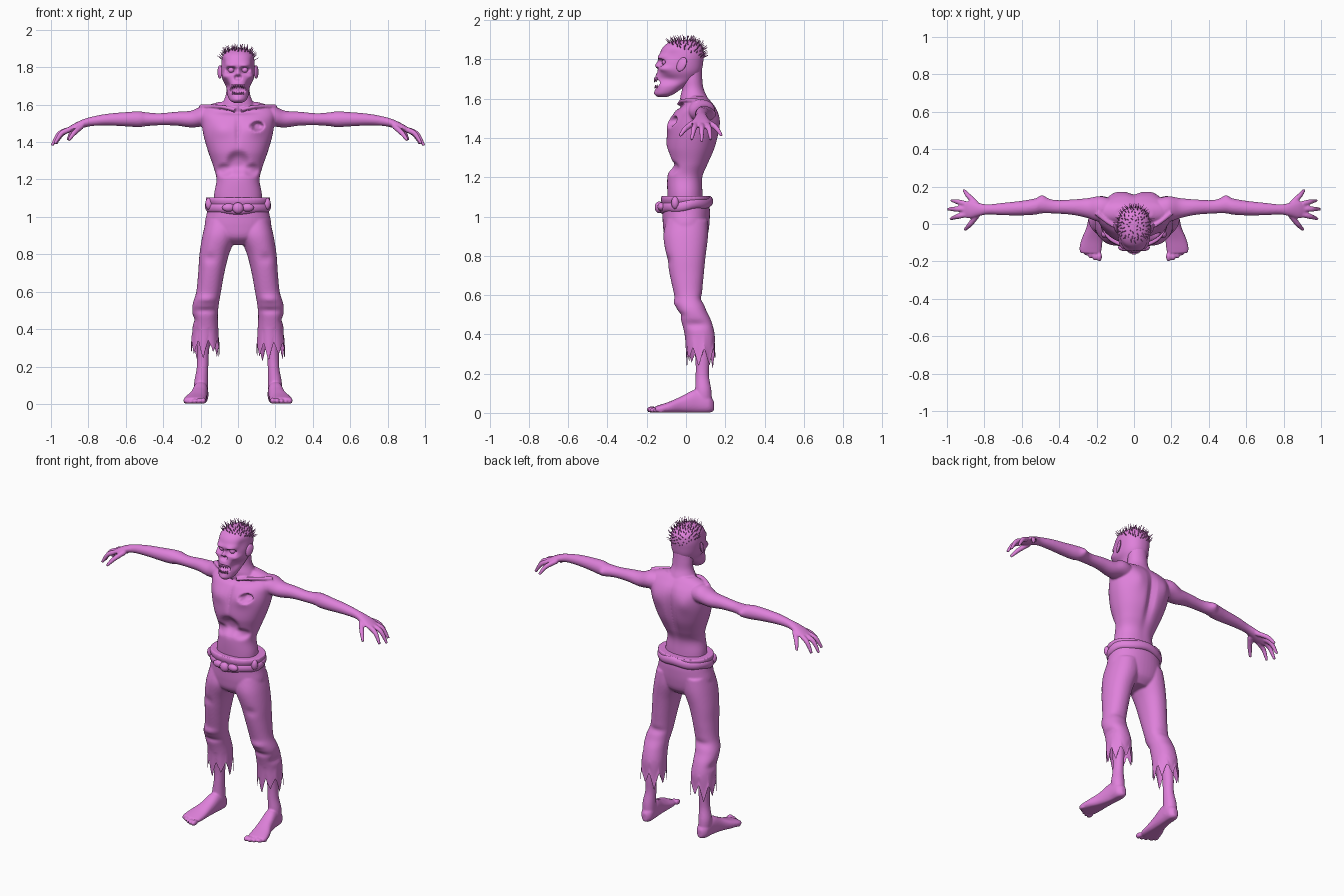
import bpy, bmesh, math, random
from mathutils import Vector as V

random.seed(4)
mat = bpy.data.materials.new("pink_clay")
mat.diffuse_color = (0.74, 0.22, 0.71, 1)
AXES = {'Z': (V((1, 0, 0)), V((0, 1, 0))), 'X': (V((0, 1, 0)), V((0, 0, 1))),
        'Y': (V((1, 0, 0)), V((0, 0, 1)))}


def loft(bm, keys, axis=None, n=32, sub=5, e=1.0):
    """Smooth closed skin through elliptical sections (x, y, z, a, b); returns its vertices."""
    K = [keys[0]] + list(keys) + [keys[-1]]
    pts = []
    for i in range(1, len(K) - 2):
        for j in range(sub):
            t = j / sub
            pts.append([b + .5 * t * (c - a + t * (2 * a - 5 * b + 4 * c - d + t * (3 * (b - c) + d - a)))
                        for a, b, c, d in zip(*K[i - 1:i + 3])])
    pts.append(keys[-1])
    rings = []
    for i, p in enumerate(pts):
        if axis:
            u, v = AXES[axis]
        else:
            t = V(pts[min(i + 1, len(pts) - 1)][:3]) - V(pts[max(i - 1, 0)][:3])
            u = t.cross(V((0, 0, 1))).normalized()
            v = u.cross(t).normalized()
        ring = []
        for k in range(n):
            c, s = math.cos(2 * math.pi * k / n), math.sin(2 * math.pi * k / n)
            c, s = math.copysign(abs(c) ** e, c), math.copysign(abs(s) ** e, s)
            ring.append(bm.verts.new(V(p[:3]) + u * c * p[3] + v * s * p[4]))
        rings.append(ring)
    for r, q in zip(rings, rings[1:]):
        for k in range(n):
            bm.faces.new((r[k], r[(k + 1) % n], q[(k + 1) % n], q[k]))
    bm.faces.new(rings[0])
    bm.faces.new(rings[-1])
    return [v for r in rings for v in r]


def sec(z, rx, yf, yb, cx=0):
    """Horizontal section from its half width and front/back limits."""
    return (cx, (yf + yb) / 2, z, rx, (yb - yf) / 2)


def flip(keys, s):
    return [(k[0] * s,) + tuple(k[1:]) for k in keys]


def sculpt(verts, bumps, both=True):
    """Push vertices around a centre with soft falloff: centre, radii, push, sharpness."""
    for c, r, d, p in bumps:
        for s in ((1, -1) if both and c[0] else (1,)):
            for v in verts:
                q = sum(((v.co[i] - c[i] * (s if i == 0 else 1)) / r[i]) ** 2 for i in range(3))
                if q < 6:
                    v.co += V((d[0] * s, d[1], d[2])) * math.exp(-q ** p)


def finish(name, bm, voxel=0):
    bmesh.ops.recalc_face_normals(bm, faces=bm.faces)
    me = bpy.data.meshes.new(name)
    bm.to_mesh(me)
    bm.free()
    me.materials.append(mat)
    ob = bpy.data.objects.new(name, me)
    bpy.context.collection.objects.link(ob)
    if voxel:
        m = ob.modifiers.new("blend", 'REMESH')
        m.mode, m.voxel_size = 'VOXEL', voxel
        m = ob.modifiers.new("relax", 'SMOOTH')
        m.factor, m.iterations = .5, 3
        dg = bpy.context.evaluated_depsgraph_get()
        ob.data = bpy.data.meshes.new_from_object(ob.evaluated_get(dg))
        ob.modifiers.clear()
    for p in ob.data.polygons:
        p.use_smooth = True
    return ob


def ball(bm, c, r):
    vs = bmesh.ops.create_uvsphere(bm, u_segments=20, v_segments=12, radius=1)["verts"]
    for v in vs:
        v.co = V([c[i] + v.co[i] * r[i] for i in range(3)])
    return vs


def spike(bm, base, tip, r):
    d = V(tip) - V(base)
    rot = d.to_track_quat('Z', 'Y')
    for v in bmesh.ops.create_cone(bm, cap_ends=True, segments=6, radius1=r, radius2=r * .15, depth=d.length)["verts"]:
        v.co = rot @ v.co + (V(base) + V(tip)) / 2


# Torso with ribs, chest wound and spine groove
bm = bmesh.new()
torso = loft(bm, [sec(1.03, .13, -.09, .09), sec(1.12, .128, -.095, .085), sec(1.2, .115, -.095, .085),
                  sec(1.27, .132, -.085, .115), sec(1.35, .16, -.1, .15), sec(1.43, .183, -.095, .168),
                  sec(1.5, .195, -.075, .17), sec(1.55, .2, -.045, .155), sec(1.59, .175, .0, .125),
                  sec(1.615, .1, .02, .1)], 'Z', 72, 7, .9)
sculpt(torso, [((0, -.1, 1.29), (.055, .1, .055), (0, .03, 0), 2), ((.075, -.09, 1.25), (.04, .1, .03), (0, .02, 0), 2),
               ((.085, -.09, 1.47), (.06, .08, .045), (0, -.014, 0), 1), ((0, -.09, 1.46), (.012, .08, .09), (0, .01, 0), 1),
               ((0, .17, 1.38), (.025, .08, .18), (0, -.022, 0), 1), ((.1, .16, 1.48), (.045, .06, .06), (0, .012, 0), 1),
               ((.04, -.04, 1.56), (.07, .06, .012), (0, .012, 0), 1)])
sculpt(torso, [((.105, -.09, 1.485), (.045, .08, .036), (0, -.008, 0), 1),
               ((.105, -.09, 1.485), (.033, .08, .024), (0, .05, 0), 3)], False)
loft(bm, [sec(1.54, .12, -.02, .13), sec(1.6, .088, -.03, .112), sec(1.65, .066, -.02, .09),
          sec(1.7, .062, -.02, .083), sec(1.76, .06, -.03, .08)], 'Z')
# Arms, hands and collarbones
ARM = [(.1, .08, 1.535, .05, .05), (.18, .08, 1.54, .068, .056), (.25, .085, 1.523, .053, .045),
       (.33, .09, 1.525, .041, .037), (.42, .092, 1.522, .036, .032), (.49, .1, 1.522, .043, .037),
       (.53, .093, 1.522, .043, .042), (.6, .085, 1.522, .039, .038), (.7, .08, 1.52, .033, .031),
       (.78, .078, 1.511, .027, .025), (.83, .077, 1.498, .035, .023), (.88, .077, 1.478, .046, .019),
       (.915, .077, 1.462, .04, .013)]
FINGERS = [((.84, .105, 1.485), (.885, .15, 1.455), (.91, .182, 1.41)),
           ((.9, .108, 1.467), (.94, .118, 1.445), (.975, .126, 1.39)),
           ((.9, .08, 1.467), (.955, .08, 1.445), (.995, .08, 1.38)),
           ((.9, .05, 1.467), (.945, .04, 1.445), (.98, .028, 1.39)),
           ((.835, .05, 1.485), (.875, .0, 1.45), (.905, -.032, 1.41))]
for s in (1, -1):
    elbow = loft(bm, flip(ARM, s), 'X', 32, 6)
    sculpt(elbow, [((.49 * s, .14, 1.52), (.02, .03, .025), (0, .012, 0), 1)], False)
    for f in FINGERS:
        loft(bm, flip([p + (r, r) for p, r in zip(f, (.015, .014, .008))], s), None, 12, 5)
    loft(bm, flip([(.015, -.035, 1.572, .012, .01), (.08, -.022, 1.588, .011, .01), (.14, .01, 1.592, .011, .01),
                   (.2, .06, 1.59, .014, .012)], s), None, 12, 5)
finish("torso_and_arms", bm, .0056)

# Head
bm = bmesh.new()
head = loft(bm, [sec(1.61, .02, -.145, -.095), sec(1.625, .045, -.154, -.06), sec(1.66, .06, -.155, -.01),
                 sec(1.7, .07, -.158, .05), sec(1.74, .084, -.148, .078), sec(1.79, .09, -.14, .088),
                 sec(1.83, .089, -.133, .091), sec(1.865, .08, -.115, .082), sec(1.89, .055, -.08, .055),
                 sec(1.9, .02, -.04, .02)], 'Z', 80, 9, .88)
sculpt(head, [((.036, -.13, 1.785), (.027, .06, .017), (0, .034, 0), 2), ((.04, -.13, 1.815), (.03, .06, .013), (0, -.013, -.004), 1),
              ((.066, -.1, 1.752), (.02, .05, .015), (.006, -.012, 0), 1), ((.062, -.1, 1.7), (.022, .06, .028), (-.014, .012, 0), 1),
              ((0, -.14, 1.772), (.012, .06, .022), (0, -.014, 0), 1), ((.009, -.15, 1.745), (.009, .06, .014), (0, .022, 0), 2),
              ((0, -.15, 1.68), (.037, .05, .022), (0, .04, 0), 3), ((0, -.15, 1.632), (.025, .05, .014), (0, -.008, -.004), 1),
              ((.08, -.07, 1.82), (.02, .04, .03), (-.008, 0, 0), 1)])
bm.normal_update()
bmesh.ops.recalc_face_normals(bm, faces=bm.faces)
scalp = [(v.co.copy(), v.normal.copy()) for v in head if v.co.z > 1.845 - .45 * v.co.y]
finish("head", bm)

# Ears and eyes
bm = bmesh.new()
for s in (1, -1):
    for v in ball(bm, (.094 * s, -.022, 1.775), (.01, .024, .036)):
        v.co.x += s * (v.co.y + .03) * .35
        v.co.y += (v.co.z - 1.775) * .3
    ball(bm, (.036 * s, -.106, 1.785), (.017, .017, .015))
finish("ears_and_eyes", bm)

# Teeth
bm = bmesh.new()
for i in range(-3, 4):
    x, y = i * .0095, -.158 + .0012 * i * i
    spike(bm, (x, y, 1.707), (x, y - .004, 1.683 + random.random() * .006), .006)
    spike(bm, (x, y + .004, 1.655), (x, y, 1.672 - random.random() * .006), .006)
finish("teeth", bm)

# Sparse bristly hair
bm = bmesh.new()
random.shuffle(scalp)
used = []
for c, nrm in scalp:
    if len(used) < 130 and all((c - q).length > .015 for q in used):
        used.append(c)
        out = (c - V((0, -.01, 1.79))).normalized()
        lean = V((random.uniform(-.5, .5), random.uniform(-.5, .5), .25))
        spike(bm, c - out * .004, c + (out + lean).normalized() * random.uniform(.02, .034), .0032)
finish("hair", bm)

# Trousers: blended hips and legs, then opened and torn at the hems
bm = bmesh.new()
loft(bm, [sec(.85, .08, -.06, .07), sec(.89, .15, -.105, .105), sec(.95, .178, -.117, .118), sec(1.02, .167, -.12, .122),
          sec(1.06, .162, -.122, .12), sec(1.085, .172, -.128, .126), sec(1.105, .172, -.125, .126)], 'Z', 48, 6, .92)
for s in (1, -1):
    leg = loft(bm, flip([sec(.98, .08, -.1, .11, .09), sec(.9, .09, -.115, .112, .1), sec(.8, .079, -.1, .1, .127),
                         sec(.7, .07, -.082, .09, .143), sec(.6, .066, -.06, .083, .157), sec(.53, .07, -.045, .1, .173),
                         sec(.47, .068, -.025, .128, .176), sec(.4, .069, -.007, .146, .174), sec(.33, .073, .0, .146, .175),
                         sec(.285, .077, .003, .15, .175)], s), 'Z', 40, 6, .92)
    sculpt(leg, [((.17 * s, -.04, .56), (.05, .05, .02), (0, -.012, 0), 1), ((.17 * s, -.02, .5), (.06, .06, .015), (0, .012, 0), 1),
                 ((.24 * s, .05, .45), (.03, .06, .02), (-.012 * s, 0, 0), 1), ((.16 * s, .08, .58), (.06, .04, .02), (0, -.01, 0), 1),
                 ((.15 * s, -.08, .78), (.03, .05, .025), (0, .01, 0), 1)], False)
trousers = finish("torn_trousers", bm, .0065)
bm = bmesh.new()
bm.from_mesh(trousers.data)
bm.normal_update()
bmesh.ops.delete(bm, geom=[f for f in bm.faces if f.normal.z < -.5 and f.calc_center_median().z < .305], context='FACES')
for v in bm.verts:
    w = max(0, min(1, (.41 - v.co.z) / .11))
    s = math.copysign(1, v.co.x)
    a = math.atan2(v.co.y - .075, abs(v.co.x) - .175) / (2 * math.pi)
    tooth = abs((a * 8 + .2 * s) % 1 * 2 - 1)
    v.co.z -= w * (tooth * (.085 + .02 * math.sin(a * 19 + s)) - .05 + .006 * s)
bm.to_mesh(trousers.data)
bm.free()

# Rolled belt, tilted down at the front, with its knot
bm = bmesh.new()
belt = []
for i in range(27):
    a = i * 2 * math.pi / 24
    wob = .004 * math.sin(5 * a)
    belt.append((.158 * math.cos(a), .002 + .117 * math.sin(a), 1.058 + .016 * math.sin(a) + wob, .019, .027))
loft(bm, belt, None, 16, 3)
ball(bm, (0, -.137, 1.047), (.03, .022, .03))
for s in (1, -1):
    ball(bm, (.05 * s, -.125, 1.05), (.035, .02, .022))
    ball(bm, (.155 * s, -.055, 1.07), (.02, .02, .032))
finish("belt", bm)

# Shins, feet and toes
bm = bmesh.new()
for s in (1, -1):
    loft(bm, flip([(.195, .088, .03, .036, .045), (.197, .088, .11, .038, .042), (.19, .083, .19, .031, .034),
                   (.187, .083, .28, .032, .036), (.18, .07, .45, .042, .045)], s), 'Z')
    foot = loft(bm, flip([(.195, .142, .035, .015, .025), (.196, .115, .045, .036, .045), (.2, .05, .058, .04, .06),
                          (.21, -.02, .042, .045, .044), (.224, -.08, .028, .056, .031), (.232, -.13, .02, .06, .022),
                          (.232, -.155, .018, .054, .016)], s), 'Y', 32, 6, .85)
    for i in range(5):
        x, y, r = .186 + .0235 * i, -.174 + .0035 * i * i * .8, .017 - .0015 * i
        ball(bm, (x * s, y, r), (r * .9, .026 - .002 * i, r))
    for v in bm.verts:
        v.co.z = max(v.co.z, .002)
finish("feet", bm, .0055)
